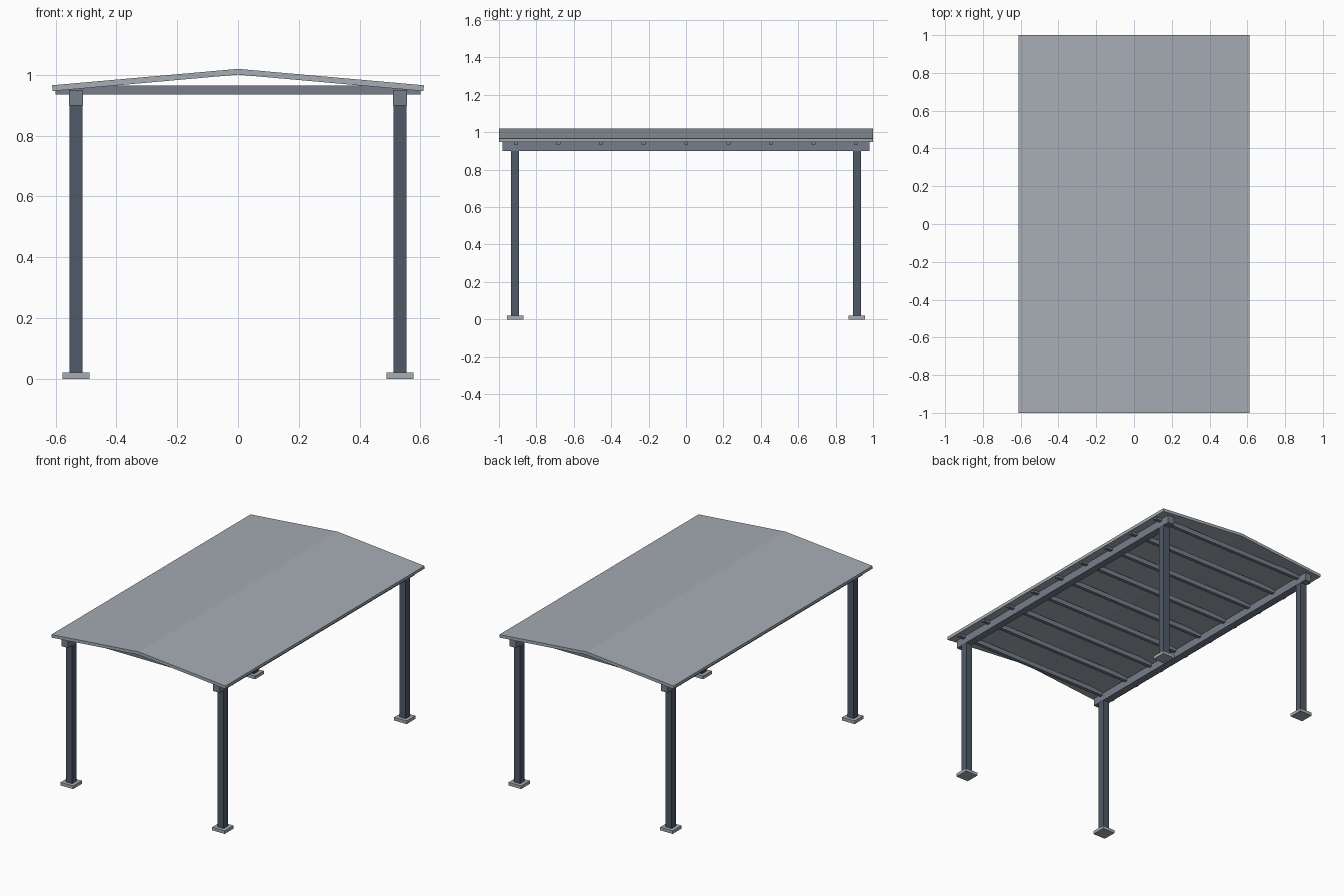
import bpy, bmesh

if "Cube" in bpy.data.objects:
    bpy.data.objects.remove(bpy.data.objects["Cube"])


def material(name, rgb):
    m = bpy.data.materials.new(name)
    m.diffuse_color = (*rgb, 1)
    m.use_nodes = True
    m.node_tree.nodes["Principled BSDF"].inputs["Base Color"].default_value = m.diffuse_color
    return m


ROOF = material("roof_grey", (0.38, 0.42, 0.46))
FRAME = material("frame_grey", (0.18, 0.21, 0.26))
POST = material("post_grey", (0.08, 0.10, 0.14))


def make(name, bm, mat):
    bmesh.ops.recalc_face_normals(bm, faces=bm.faces)
    mesh = bpy.data.meshes.new(name)
    bm.to_mesh(mesh)
    bm.free()
    mesh.materials.append(mat)
    ob = bpy.data.objects.new(name, mesh)
    bpy.context.collection.objects.link(ob)
    return ob


def box(name, center, size, mat):
    bm = bmesh.new()
    bmesh.ops.create_cube(bm, size=1)
    bmesh.ops.scale(bm, vec=size, verts=bm.verts)
    bmesh.ops.translate(bm, vec=center, verts=bm.verts)
    return make(name, bm, mat)


# Low gabled roof sheet: chevron profile extruded along y
profile = [(-0.612, 0.966), (0, 1.02), (0.612, 0.966),
           (0.610, 0.947), (0, 1.001), (-0.610, 0.947)]
bm = bmesh.new()
front, back = ([bm.verts.new((x, y, z)) for x, z in profile] for y in (-1, 1))
for i in range(6):
    j = (i + 1) % 6
    bm.faces.new((front[i], front[j], back[j], back[i]))
for ring in (front, back):
    bm.faces.new((ring[0], ring[1], ring[4], ring[5]))
    bm.faces.new((ring[1], ring[2], ring[3], ring[4]))
make("roof", bm, ROOF)

# Posts on base plates, and the long beams they carry
PX, PY = 0.533, 0.914
for sx, side in ((-1, "left"), (1, "right")):
    for sy, end in ((-1, "front"), (1, "back")):
        box(f"{end}_{side}_post", (sx * PX, sy * PY, 0.46), (0.044, 0.044, 0.88), POST)
        box(f"{end}_{side}_base", (sx * PX, sy * PY, 0.01), (0.088, 0.088, 0.02), ROOF)
    box(f"{side}_beam", (sx * PX, 0, 0.925), (0.046, 1.96, 0.05), FRAME)

# Nine cross rafters
for i in range(9):
    y = -0.909 + i * 0.22725
    box(f"rafter_{i + 1}", (0, y, 0.95), (1.2, 0.022, 0.03), FRAME)
